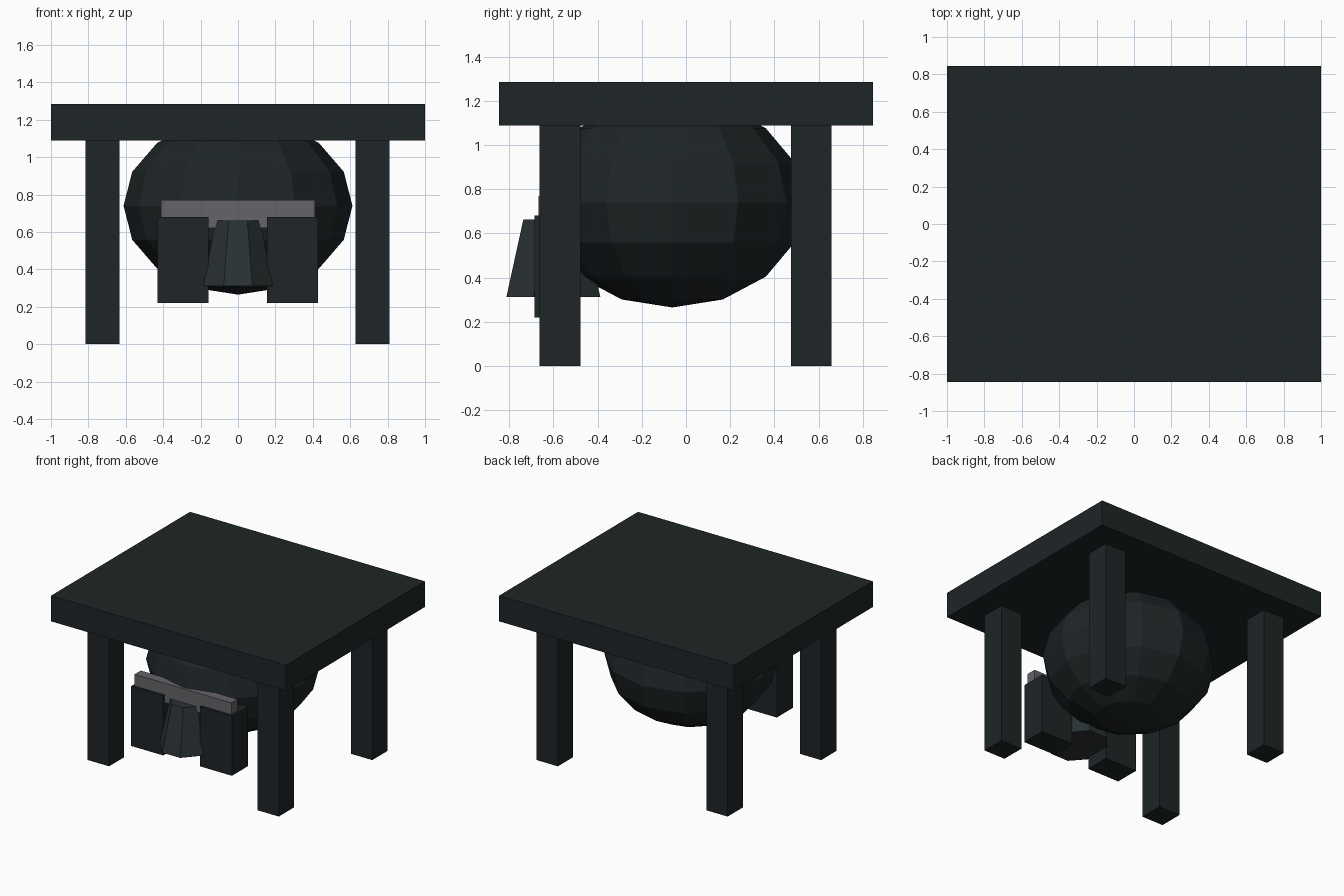
import bpy
import math

if "Cube" in bpy.data.objects:
    bpy.data.objects.remove(bpy.data.objects["Cube"])


def material(name, rgb):
    m = bpy.data.materials.new(name)
    m.diffuse_color = (*rgb, 1)
    m.use_nodes = True
    m.node_tree.nodes["Principled BSDF"].inputs["Base Color"].default_value = m.diffuse_color
    return m


DARK = material("dark", (0.013, 0.018, 0.020))
TEAL = material("dark_teal", (0.023, 0.031, 0.033))
GREY = material("mid_grey", (0.13, 0.125, 0.14))


def finish(name, mat):
    o = bpy.context.object
    o.name = name
    o.data.materials.append(mat)
    return o


def box(name, lo, hi, mat):
    bpy.ops.mesh.primitive_cube_add(size=1, location=[(a + b) / 2 for a, b in zip(lo, hi)])
    o = finish(name, mat)
    o.scale = [b - a for a, b in zip(lo, hi)]
    return o


# Table top
box("table_top", (-1, -0.845, 1.088), (1, 0.845, 1.285), DARK)

# Four square legs
for xs, xc in (("left", -0.725), ("right", 0.72)):
    for ys, yc in (("front", -0.57), ("back", 0.567)):
        box(f"{ys}_{xs}_leg", (xc - 0.091, yc - 0.092, 0), (xc + 0.091, yc + 0.092, 1.09), DARK)

# Faceted body hanging under the top
bpy.ops.mesh.primitive_uv_sphere_add(segments=12, ring_count=8, radius=1, location=(0, -0.062, 0.74))
finish("round_body", DARK).scale = (0.612, 0.598, 0.475)

# Pair of front blocks
for side, x0, x1 in (("left", -0.43, -0.157), ("right", 0.155, 0.428)):
    box(f"{side}_front_block", (x0, -0.685, 0.22), (x1, -0.49, 0.68), DARK)

# Light cross bar
box("cross_bar", (-0.412, -0.668, 0.62), (0.411, -0.593, 0.77), GREY)

# Eight-sided tapered spout
bpy.ops.mesh.primitive_cone_add(vertices=8, radius1=1, radius2=0.64, depth=0.35,
                                location=(0, -0.6, 0.487))
spout = finish("tapered_spout", TEAL)
for v in spout.data.vertices:
    a = math.atan2(v.co.y, v.co.x) + math.pi / 8
    r = math.hypot(v.co.x, v.co.y)
    v.co.x, v.co.y = r * math.cos(a), r * math.sin(a)
spout.scale = (0.201, 0.23, 1)
